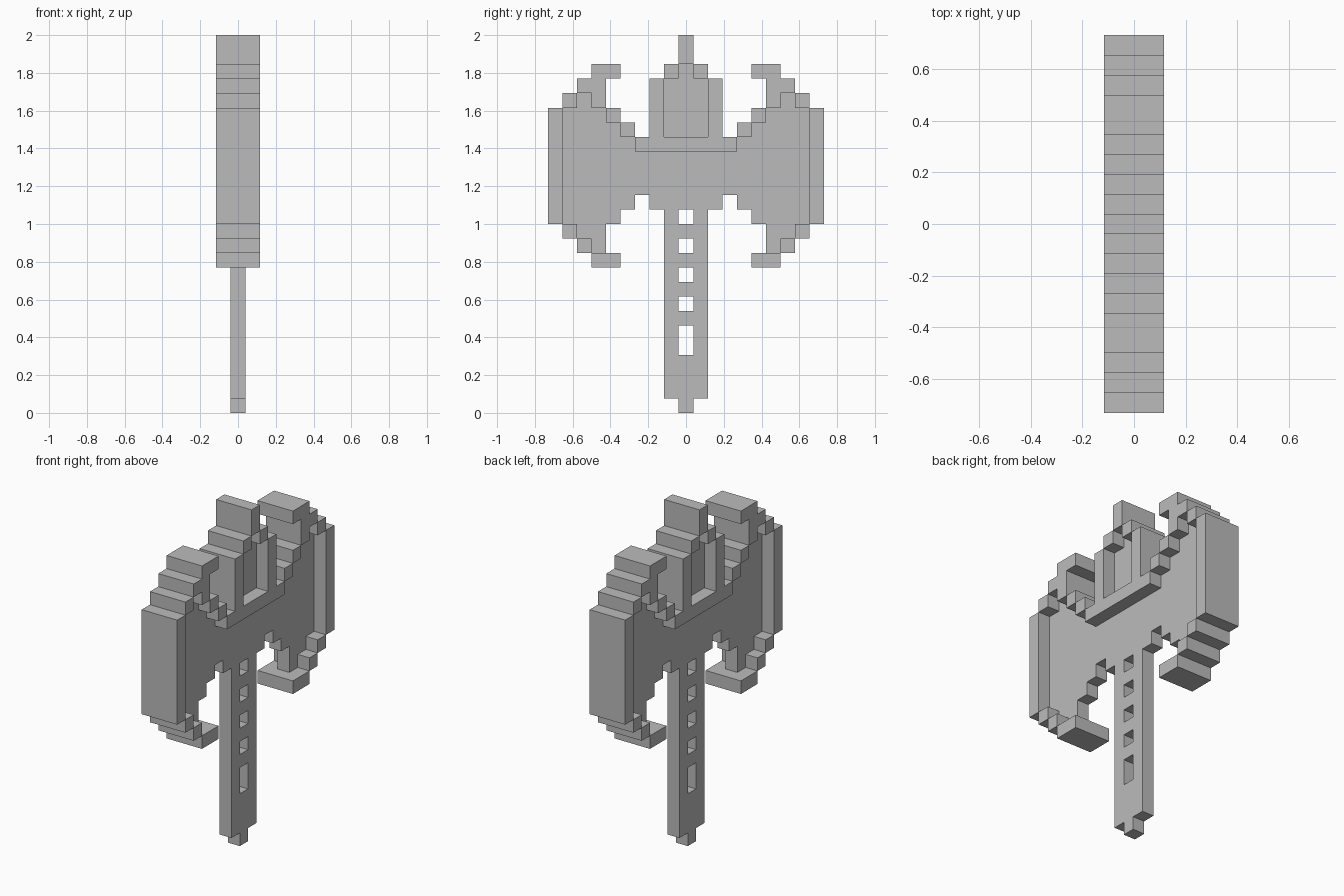
import bpy
import bmesh
from mathutils import Vector

cube = bpy.data.objects.get("Cube")
if cube:
    bpy.data.objects.remove(cube, do_unlink=True)

UNIT = 2 / 26           # size of one block
THIN, THICK = 1, 3      # part thickness in blocks

grey = bpy.data.materials.new("stone grey")
grey.use_nodes = True
colour = (0.5, 0.5, 0.5, 1)
grey.diffuse_color = colour
grey.node_tree.nodes["Principled BSDF"].inputs["Base Color"].default_value = colour


def cells(rects, sides=(1, -1)):
    """Blocks covered by (first column, last column, first row, last row)."""
    return {(s * k, r) for a, b, c, d in rects for s in sides
            for k in range(a, b + 1) for r in range(c, d + 1)}


def block_part(name, filled, thickness):
    """Extrude a stepped block silhouette along x into one clean mesh."""
    bm = bmesh.new()
    h = thickness / 2

    def quad(*corners):
        bm.faces.new([bm.verts.new(Vector(c) * UNIT) for c in corners])

    for k, r in filled:
        y0, y1, z0, z1 = k - 0.5, k + 0.5, r, r + 1
        ring = [(y0, z0), (y1, z0), (y1, z1), (y0, z1)]
        quad(*[(h, y, z) for y, z in ring])
        quad(*[(-h, y, z) for y, z in reversed(ring)])
        # side walls only where no neighbour touches
        for i, (dk, dr) in enumerate([(0, -1), (1, 0), (0, 1), (-1, 0)]):
            if (k + dk, r + dr) not in filled:
                a, b = ring[i], ring[(i + 1) % 4]
                quad((h, *b), (h, *a), (-h, *a), (-h, *b))
    bmesh.ops.remove_doubles(bm, verts=bm.verts, dist=UNIT / 100)
    bmesh.ops.dissolve_limit(bm, angle_limit=0.01, verts=bm.verts, edges=bm.edges)
    mesh = bpy.data.meshes.new(name)
    bm.to_mesh(mesh)
    bm.free()
    mesh.materials.append(grey)
    obj = bpy.data.objects.new(name, mesh)
    bpy.context.collection.objects.link(obj)
    return obj


# Handle: two rails joined by rungs, with a pommel block
handle = cells([(0, 0, 0, 3), (1, 1, 1, 13)])
handle |= {(0, r) for r in (6, 8, 10, 12)}
block_part("handle", handle, THIN)

# Thin plate across both blades, with stepped inner edges
plate = cells([(6, 6, 11, 11), (6, 7, 12, 12), (5, 8, 13, 13),
               (0, 2, 14, 14), (4, 8, 14, 14), (0, 8, 15, 17),
               (4, 8, 18, 18), (5, 8, 19, 19), (6, 8, 20, 20), (7, 7, 21, 21)])
block_part("head_plate", plate, THIN)

# Thick cutting edge and hooked tips, one per blade
rim = [(9, 9, 13, 20),
       (8, 8, 12, 12), (7, 7, 11, 11), (5, 6, 10, 10),
       (8, 8, 21, 21), (7, 7, 22, 22), (5, 6, 23, 23),
       (6, 6, 21, 22), (5, 5, 20, 20), (4, 4, 19, 19)]
for name, side in (("back_blade_rim", 1), ("front_blade_rim", -1)):
    block_part(name, cells(rim, (side,)), THICK)

# Central crest: thick frame around a recessed panel
block_part("crest_frame", cells([(0, 3, 18, 18), (2, 2, 19, 22),
                                 (1, 1, 23, 23), (0, 0, 24, 25)]), THICK)
block_part("crest_panel", cells([(0, 1, 19, 22), (0, 0, 23, 23)]), THIN)
